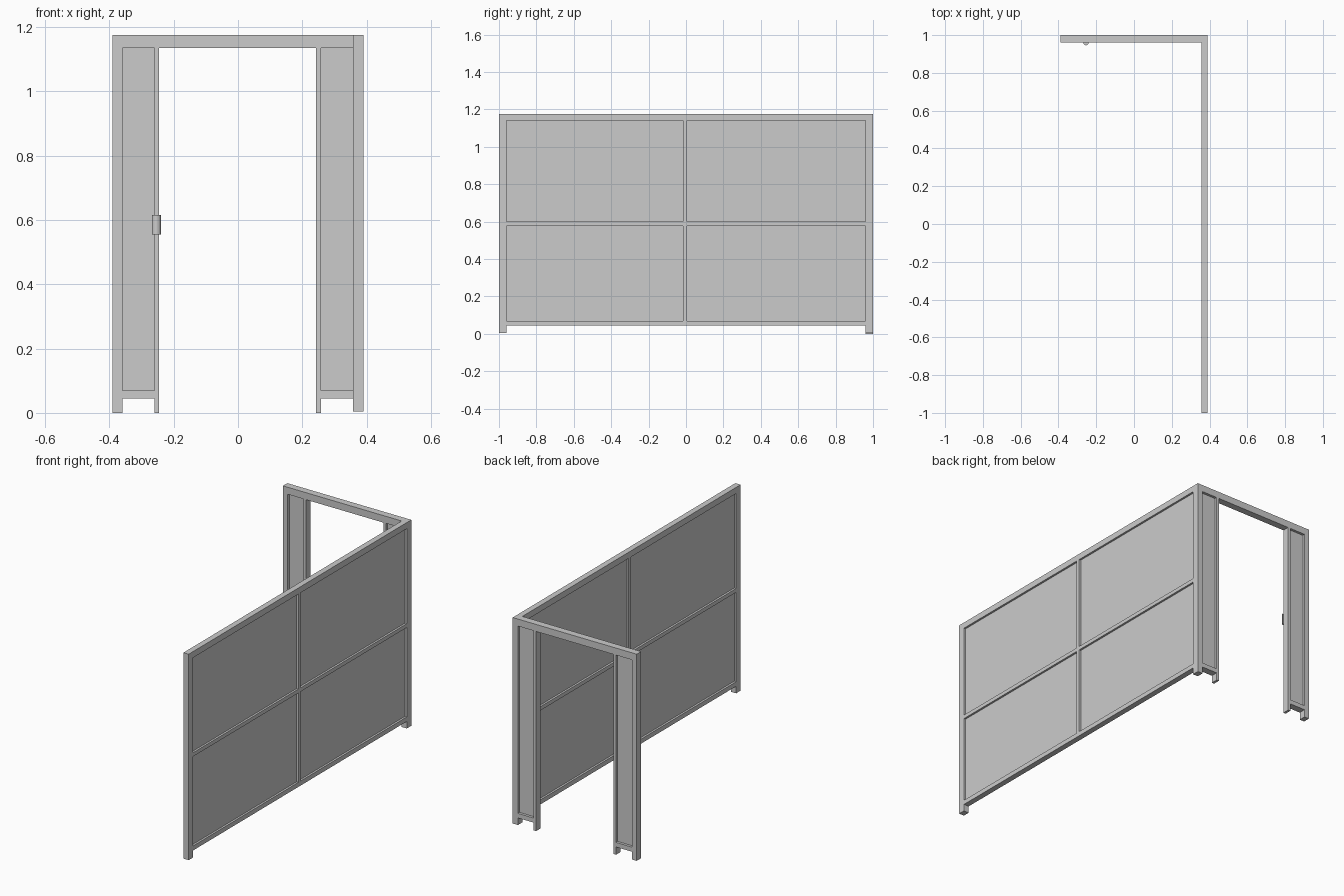
import bpy, bmesh, math

if "Cube" in bpy.data.objects:
    bpy.data.objects.remove(bpy.data.objects["Cube"])

def box(name, x0, x1, y0, y1, z0, z1):
    bm = bmesh.new()
    bmesh.ops.create_cube(bm, size=1)
    for v in bm.verts:
        v.co.x = x1 if v.co.x > 0 else x0
        v.co.y = y1 if v.co.y > 0 else y0
        v.co.z = z1 if v.co.z > 0 else z0
    me = bpy.data.meshes.new(name)
    bm.to_mesh(me)
    bm.free()
    ob = bpy.data.objects.new(name, me)
    bpy.context.collection.objects.link(ob)
    return ob

TOP = 1.175
X0, X1 = 0.357, 0.39          # long wall thickness
Y0, Y1 = 0.96, 1.0            # door wall thickness
MID = -0.005                  # mullion centre

# Long side wall: frame
box("side_front_post", X0, X1, -1, -0.96, 0.004, TOP)
box("side_corner_post", X0, X1, 0.96, 1, 0.004, TOP)
box("side_top_rail", X0, X1, -0.96, 0.96, 1.14, TOP)
box("side_bottom_rail", X0, X1, -0.96, 0.96, 0.044, 0.07)
box("side_mullion", X0, X1, MID - 0.01, MID + 0.01, 0.07, 1.14)

# Long side wall: middle rails and four infill panels
xc = (X0 + X1) / 2
for side, a, b in (("front", -0.96, MID - 0.01), ("back", MID + 0.01, 0.96)):
    box(f"side_middle_rail_{side}", X0, X1, a, b, 0.578, 0.6)
    for level, z0, z1 in (("lower", 0.07, 0.578), ("upper", 0.6, 1.14)):
        box(f"side_panel_{side}_{level}", xc - 0.005, xc + 0.005, a, b, z0, z1)

# Door wall: outer post and lintel
box("door_outer_post", -0.39, -0.36, Y0, Y1, 0, TOP)
box("door_lintel", -0.36, X0, Y0, Y1, 1.135, TOP)

# Door wall: jambs, bottom rails and narrow panels either side of the opening
yc = (Y0 + Y1) / 2
for side, j0, j1, p0, p1 in (("left", -0.26, -0.245, -0.36, -0.26),
                             ("right", 0.243, 0.258, 0.258, X0)):
    box(f"door_jamb_{side}", j0, j1, Y0, Y1, 0, 1.135)
    box(f"door_bottom_rail_{side}", p0, p1, Y0, Y1, 0.044, 0.07)
    box(f"door_panel_{side}", p0, p1, yc - 0.005, yc + 0.005, 0.07, 1.135)

# Half-round latch on the left jamb
bm = bmesh.new()
n = 10
pts = [(-0.254 - 0.014 * math.cos(math.pi * i / n), Y0 - 0.014 * math.sin(math.pi * i / n))
       for i in range(n + 1)]
face = bm.faces.new([bm.verts.new((x, y, 0.555)) for x, y in pts])
ext = bmesh.ops.extrude_face_region(bm, geom=[face])["geom"]
bmesh.ops.translate(bm, vec=(0, 0, 0.06), verts=[e for e in ext if isinstance(e, bmesh.types.BMVert)])
bmesh.ops.recalc_face_normals(bm, faces=bm.faces)
me = bpy.data.meshes.new("door_latch")
bm.to_mesh(me)
bm.free()
latch = bpy.data.objects.new("door_latch", me)
bpy.context.collection.objects.link(latch)
